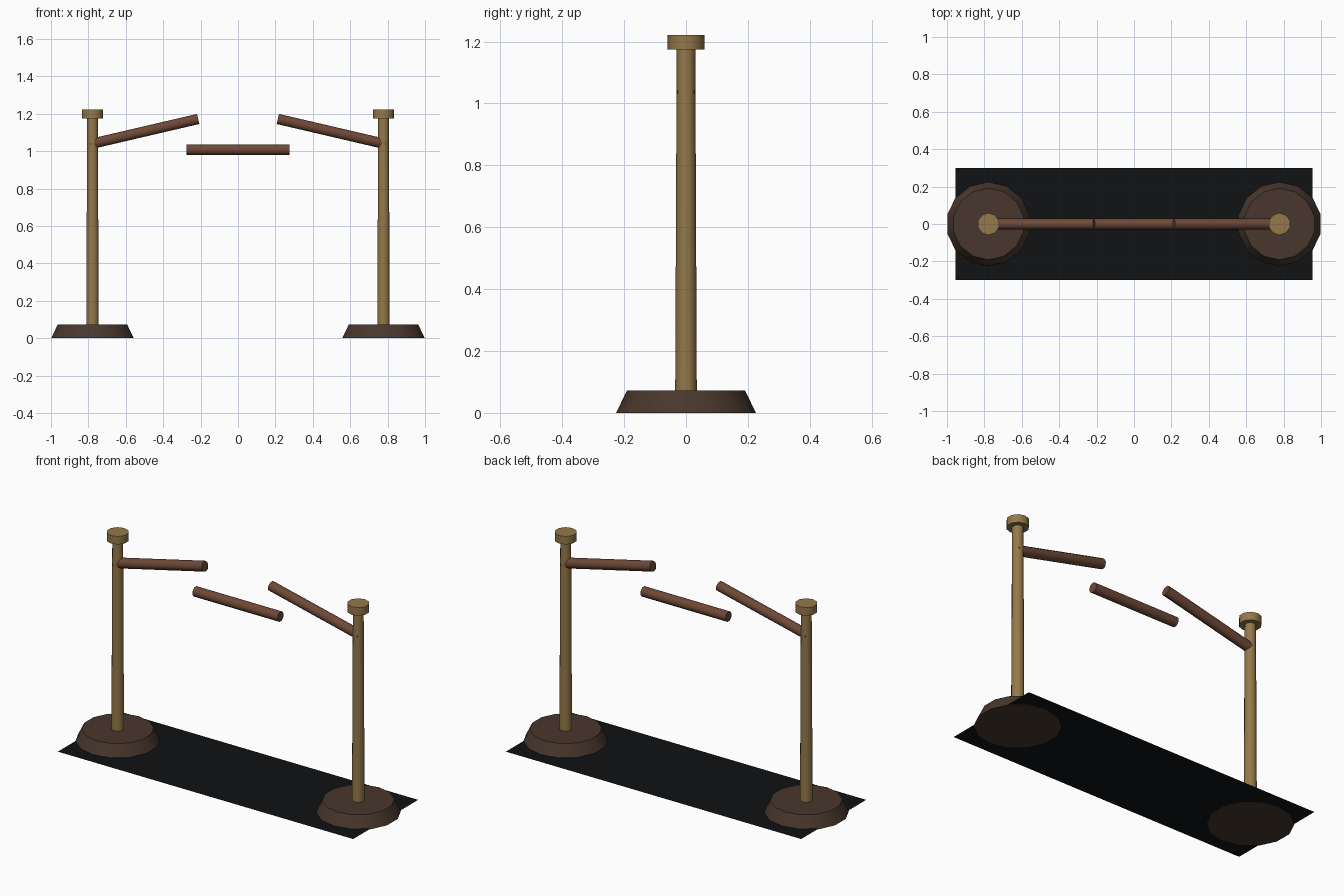
import bpy
import math
from mathutils import Vector

cube = bpy.data.objects.get("Cube")
if cube:
    bpy.data.objects.remove(cube, do_unlink=True)


def material(name, rgb):
    mat = bpy.data.materials.new(name)
    mat.use_nodes = True
    color = (*rgb, 1.0)
    mat.diffuse_color = color
    bsdf = mat.node_tree.nodes["Principled BSDF"]
    bsdf.inputs["Base Color"].default_value = color
    bsdf.inputs["Roughness"].default_value = 0.8
    return mat


tan_wood = material("tan_wood", (0.30, 0.19, 0.068))
dark_wood = material("dark_wood", (0.066, 0.038, 0.026))
red_wood = material("red_wood", (0.155, 0.066, 0.038))
black_mat = material("black_mat", (0.005, 0.006, 0.007))


def rod(name, start, end, r_start, r_end, sides, mat):
    """Straight, optionally tapered rod between two points."""
    start, end = Vector(start), Vector(end)
    axis = end - start
    bpy.ops.mesh.primitive_cone_add(
        vertices=sides, radius1=r_start, radius2=r_end, depth=axis.length,
        location=(start + end) / 2)
    obj = bpy.context.object
    # Turn about y only, so the facets stay symmetric front to back
    obj.rotation_euler.y = math.atan2(axis.x, axis.z)
    obj.name = obj.data.name = name
    obj.data.materials.append(mat)
    bpy.ops.object.shade_smooth_by_angle(angle=math.radians(40))
    return obj


# Ground mat
bpy.ops.mesh.primitive_plane_add(size=1, location=(0, 0, 0.004))
ground = bpy.context.object
ground.name = ground.data.name = "ground_mat"
ground.scale = (1.91, 0.6, 1)
ground.data.materials.append(black_mat)

# Two posts, each with a foot, a cap and a raised rail
POST_X = 0.778
for side, s in (("left", 1), ("right", -1)):
    x = s * POST_X
    rod(side + "_foot", (x, 0, 0), (x, 0, 0.072), 0.226, 0.191, 14, dark_wood)
    rod(side + "_post", (x, 0, 0.05), (x, 0, 1.18), 0.035, 0.03, 10, tan_wood)
    rod(side + "_cap", (x, 0, 1.175), (x, 0, 1.222), 0.059, 0.059, 10, tan_wood)
    rod(side + "_rail", (s * 0.792, 0, 1.037), (s * 0.213, 0, 1.172),
        0.029, 0.029, 10, red_wood)

# Loose middle rail
rod("middle_rail", (-0.275, 0, 1.008), (0.275, 0, 1.008), 0.029, 0.029, 10, red_wood)
